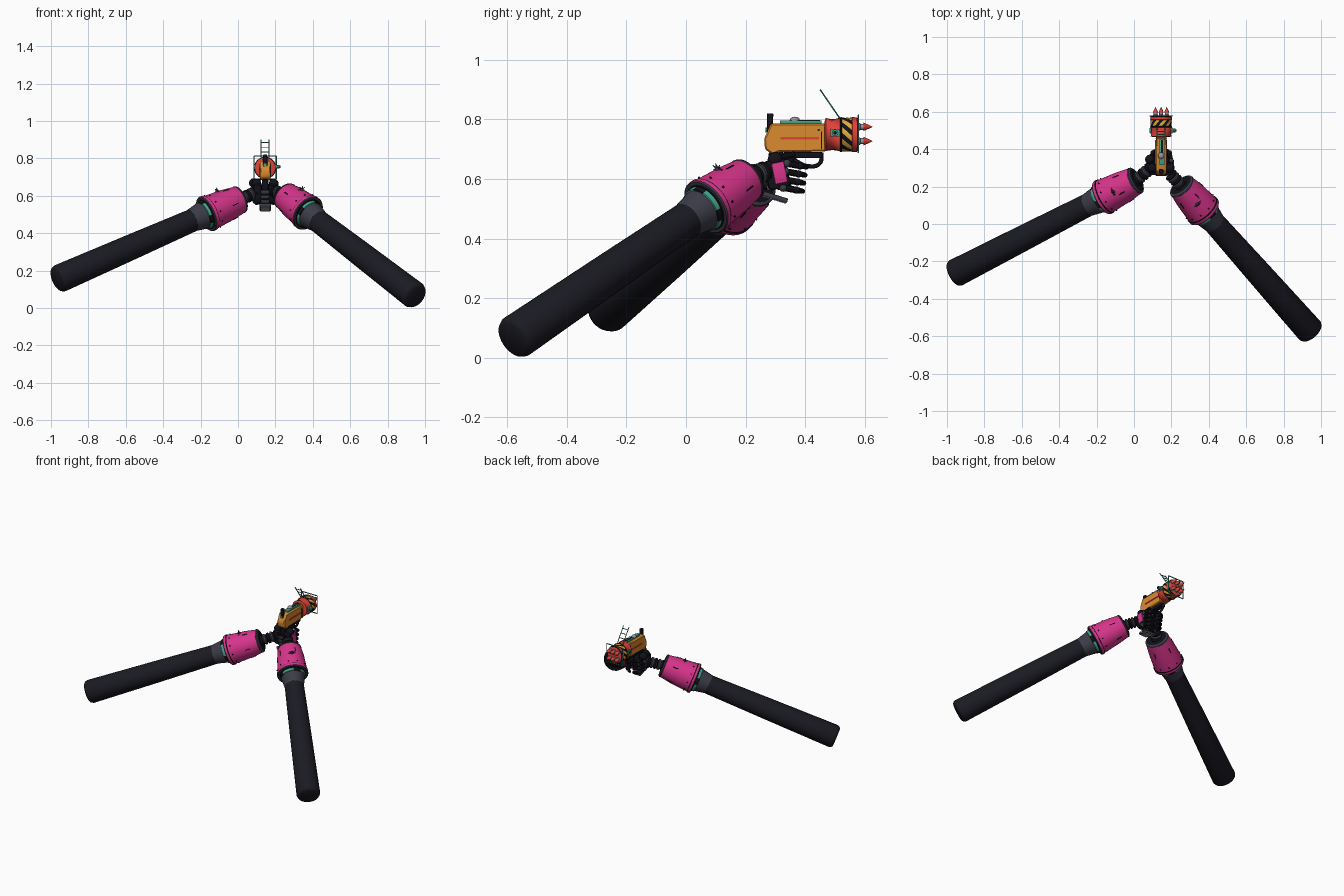
import bpy, bmesh, math
from mathutils import Vector, Matrix

if "Cube" in bpy.data.objects:
    bpy.data.objects.remove(bpy.data.objects["Cube"])

MATS = {}


def colour(name, r, g, b):
    m = bpy.data.materials.new(name)
    m.use_nodes = True
    m.diffuse_color = (r, g, b, 1)
    m.node_tree.nodes["Principled BSDF"].inputs["Base Color"].default_value = (r, g, b, 1)
    MATS[name] = m


colour("charcoal", .0105, .0105, .0165)
colour("black", .006, .006, .01)
colour("pink", .68, .035, .26)
colour("orange", .7, .26, .03)
colour("yellow", .8, .4, .04)
colour("red", .75, .055, .04)
colour("teal", .055, .36, .26)
colour("slate", .045, .045, .065)
colour("grey", .3, .3, .34)


def finish(name, bm, mats, place=None):
    bmesh.ops.recalc_face_normals(bm, faces=bm.faces)
    mesh = bpy.data.meshes.new(name)
    bm.to_mesh(mesh)
    bm.free()
    for m in mats:
        mesh.materials.append(MATS[m])
    mesh.shade_smooth()
    mesh.set_sharp_from_angle(angle=math.radians(35))
    ob = bpy.data.objects.new(name, mesh)
    bpy.context.collection.objects.link(ob)
    if place:
        ob.matrix_world = place
    return ob


def aim(p, d):
    """Matrix at p with local z along d."""
    return Matrix.Translation(p) @ Vector(d).to_track_quat('Z', 'Y').to_matrix().to_4x4()


def lathe(name, p, d, profile, n=32, rule=None, twist=0):
    """Turned shape from (distance, radius, colour) rows; a colour fills the band that ends at its row."""
    bm = bmesh.new()
    mats = list(MATS)
    rings = []
    for t, r, c in profile:
        angles = [i * math.tau / n + twist * t for i in range(n)]
        rings.append([bm.verts.new((r * math.cos(a), r * math.sin(a), t)) for a in angles])
    for k in range(1, len(rings)):
        for i in range(n):
            j = (i + 1) % n
            f = bm.faces.new((rings[k - 1][i], rings[k - 1][j], rings[k][j], rings[k][i]))
            c = profile[k][2]
            f.material_index = mats.index(rule(i, c) if rule else c)
    for ring, row in ((rings[0], profile[0]), (rings[-1], profile[-1])):
        bm.faces.new(ring).material_index = mats.index(row[2])
    return finish(name, bm, mats, aim(p, d))


def rod(name, p, q, r, c, r2=None, n=10):
    p, q = Vector(p), Vector(q)
    return lathe(name, p, q - p, [(0, r, c), ((q - p).length, r if r2 is None else r2, c)], n)


def box(name, p, size, c, tilt=0, bevel=0):
    bm = bmesh.new()
    bmesh.ops.create_cube(bm, size=1, matrix=Matrix.Diagonal((*size, 1)))
    if bevel:
        bmesh.ops.bevel(bm, geom=bm.edges[:], offset=bevel, segments=2, affect='EDGES', profile=.5)
    return finish(name, bm, [c], Matrix.Translation(p) @ Matrix.Rotation(tilt, 4, 'X'))


def ball(name, p, r, c, scale=(1, 1, 1)):
    bm = bmesh.new()
    bmesh.ops.create_uvsphere(bm, u_segments=16, v_segments=10, radius=r, matrix=Matrix.Diagonal((*scale, 1)))
    return finish(name, bm, [c], Matrix.Translation(p))


def ticks(i, c):
    return "black" if c == "teal" and i % 8 < 3 else c


def stripes(i, c):
    return "black" if c == "yellow" and i % 4 < 2 else c


def arm(side, end, cuff, narrow, hand):
    end, cuff, narrow, hand = map(Vector, (end, cuff, narrow, hand))
    d = (narrow - end).normalized()
    length = (cuff - end).length
    # Long sleeve with a rounded end
    lathe(side + "_sleeve", end, d, [(-.01, .06, "charcoal"), (-.004, .069, "charcoal"), (.01, .075, "charcoal"),
                                    (length * .5, .068, "charcoal"), (length - .1, .061, "charcoal"),
                                    (length + .02, .06, "charcoal")])
    # Flared collar with a ticked ring between the sleeve and the cuff
    lathe(side + "_collar", cuff - d * .1, d, [(0, .061, "slate"), (.07, .074, "slate"), (.072, .078, "teal"),
                                              (.088, .08, "teal"), (.089, .084, "black"), (.1, .086, "black")],
          rule=ticks)
    # Flared cuff
    span = (narrow - cuff).length
    lathe(side + "_cuff", cuff, d, [(-.008, .08, "black"), (-.008, .095, "slate"), (-.003, .099, "slate"),
                                   (.012, .099, "pink"), (.013, .095, "black"), (.017, .095, "black"),
                                   (.05, .092, "pink"), (span * .6, .086, "pink"), (span - .014, .075, "pink"),
                                   (span - .012, .077, "slate"), (span - .006, .075, "slate"),
                                   (span, .066, "slate"), (span, .03, "black")])
    # Rivets and slots round the cuff
    frame = aim(cuff, d)
    for i in range(10):
        a = i * math.tau / 10
        out = frame.to_3x3() @ Vector((math.cos(a), math.sin(a), 0))
        p = cuff + d * .035 + out * .09
        rod(side + "_rivet", p, p + out * .008, .005, "black", .003, 6)
        s = cuff + d * (span * .55) + out * .0855
        if i % 2:
            rod(side + "_slot", s, s + d * .035 - out * .003, .003, "black", n=6)
    # Spiked stud on top of the cuff
    up = (Vector((0, 0, 1)) - d * d.z).normalized()
    across = d.cross(up)
    stud = cuff + d * .1 + up * .087
    ball(side + "_stud", stud, .01, "slate")
    for a in range(5):
        ray = up * math.sin(a * math.pi / 4) + across * math.cos(a * math.pi / 4)
        rod(side + "_spike", stud, stud + ray * .024, .006, "slate", .001, 6)
    # Ribbed wrist
    w = (hand - narrow).normalized()
    reach = (hand - narrow).length
    ribs = []
    for k in range(5):
        t = reach * k / 5
        c = "slate" if k % 2 else "black"
        ribs += [(t, .027, c), (t + reach * .04, .035, c), (t + reach * .13, .035, c), (t + reach * .17, .027, c)]
    lathe(side + "_wrist", narrow - w * .01, w, ribs, 20)


arm("left", (.945, -.575, .067), (.372, .07, .508), (.25, .208, .602), (.185, .275, .63))
arm("right", (-.96, -.265, .155), (-.165, .143, .504), (.015, .237, .582), (.1, .31, .62))

# Hands wrapped round the grip
box("grip", (.145, .315, .63), (.035, .05, .13), "black", .25, .006)
for side, s in (("left", 1), ("right", -1)):
    x = .145 + s * .041
    box(side + "_palm", (x, .305, .617), (.046, .075, .1), "black", .2, .012)
    ball(side + "_thumb_base", (x + s * .005, .3, .665), .026, "black")
    rod(side + "_thumb", (x, .3, .665), (x - s * .01, .365, .685), .012, "black", .009)
    for k in range(4):
        z = .652 - k * .027
        knuckle = (x + s * .012, .338 - k * .004, z)
        middle = (x + s * .004, .382 - k * .004, z - .008)
        tip = (x - s * .03, .405 - k * .004, z - .012)
        rod(side + "_finger", knuckle, middle, .0115, "black")
        rod(side + "_fingertip", middle, tip, .011, "black", .008)
        ball(side + "_knuckle", knuckle, .014, "slate")
        ball(side + "_finger_joint", middle, .0125, "black")
box("left_hand_plate", (.211, .314, .621), (.008, .042, .07), "pink", .2, .002)
box("right_hand_plate", (.079, .314, .625), (.008, .036, .06), "slate", .2, .002)
ball("right_wrist_joint", (.085, .345, .668), .026, "black")
box("grip_foot", (.145, .3, .539), (.062, .085, .016), "slate", -.3, .003)
box("grip_foot_rim", (.145, .297, .531), (.05, .08, .005), "grey", -.3)
for z in (.57, .595, .62):
    box("grip_back_segment", (.145, .272 + (.62 - z) * .1, z), (.045, .014, .019), "slate", .25, .003)

# Gun body: side profile given a width
bm = bmesh.new()
outline = [(.265, .7), (.262, .735), (.285, .786), (.47, .786), (.47, .692), (.31, .69), (.29, .682)]
face = bm.faces.new([bm.verts.new((.117, y, z)) for y, z in outline])
new = bmesh.ops.extrude_face_region(bm, geom=[face])["geom"]
bmesh.ops.translate(bm, vec=(.056, 0, 0), verts=[v for v in new if isinstance(v, bmesh.types.BMVert)])
bmesh.ops.bevel(bm, geom=bm.edges[:], offset=.005, segments=1, affect='EDGES')
finish("gun_body", bm, ["orange"])
for s in (-1, 1):
    x = .145 + s * .029
    box("side_stripe", (x, .382, .737), (.006, .13, .009), "red")
    rod("body_bolt", (x, .445, .765), (x + s * .003, .445, .765), .004, "black", n=6)
    box("body_seam", (x, .455, .73), (.003, .003, .06), "black")
box("top_rail", (.15, .385, .79), (.028, .14, .012), "teal", bevel=.002)
box("top_rail_slot", (.15, .4, .796), (.009, .1, .003), "black")
ball("top_dome", (.145, .365, .797), .017, "grey", (1, 1, .7))
box("rear_block", (.145, .282, .778), (.024, .02, .07), "black", bevel=.004)
box("rear_sight", (.145, .282, .814), (.02, .022, .013), "black", bevel=.003)
rod("rear_lamp", (.145, .273, .765), (.145, .266, .765), .009, "teal")
box("under_barrel", (.145, .39, .68), (.036, .13, .02), "black", bevel=.004)

# Pipe guard under the gun
curve = bpy.data.curves.new("pipe_guard", 'CURVE')
curve.dimensions = '3D'
curve.bevel_depth = .007
spline = curve.splines.new('BEZIER')
path = [(.145, .455, .69), (.145, .448, .652), (.145, .41, .643), (.145, .36, .665)]
spline.bezier_points.add(len(path) - 1)
for point, co in zip(spline.bezier_points, path):
    point.co = co
    point.handle_left_type = point.handle_right_type = 'AUTO'
curve.materials.append(MATS["black"])
bpy.context.collection.objects.link(bpy.data.objects.new("pipe_guard", curve))

# Drum with a band of slanted warning stripes
lathe("drum", (.145, .465, .749), (0, 1, 0),
      [(0, .045, "red"), (.004, .056, "red"), (.052, .057, "red"), (.053, .059, "black"), (.057, .059, "black"),
       (.058, .057, "black"), (.075, .057, "yellow"), (.092, .057, "yellow"), (.093, .059, "red"),
       (.108, .058, "red"), (.109, .055, "black"), (.113, .055, "black"), (.116, .05, "red")],
      36, stripes, 16)
rod("side_knob", (.2, .5, .755), (.222, .5, .755), .011, "teal")
rod("side_knob_cap", (.222, .5, .755), (.228, .5, .755), .006, "black")
for s in (-1, 1):
    box("drum_latch", (.145 + s * .057, .5, .755), (.009, .03, .026), "teal", bevel=.002)
    box("drum_latch_slot", (.145 + s * .061, .5, .755), (.004, .016, .008), "black")
    # Square frame round the drum
    rod("frame_post", (.145 + s * .06, .578, .69), (.145 + s * .06, .578, .813), .0032, "teal", n=6)
    rod("frame_bar", (.085, .578, .7515 + s * .0615), (.205, .578, .7515 + s * .0615), .0032, "teal", n=6)
    # Ladder sight rails
    rod("ladder_rail", (.145 + s * .021, .515, .805), (.145 + s * .021, .45, .9), .0028, "teal", n=6)
for k in range(3):
    f = .3 + k * .27
    y, z = .515 - .065 * f, .805 + .095 * f
    rod("ladder_rung", (.124, y, z), (.166, y, z), .0024, "teal", n=6)

# Rockets in two rows
for row in (-1, 1):
    for col in (-1, 0, 1):
        lathe("rocket", (.145 + col * .03, .575, .751 + row * .024), (0, 1, 0),
              [(0, .013, "teal"), (.009, .013, "teal"), (.01, .01, "grey"), (.02, .01, "grey"),
               (.021, .014, "red"), (.035, .008, "red"), (.05, .001, "red")], 12)
